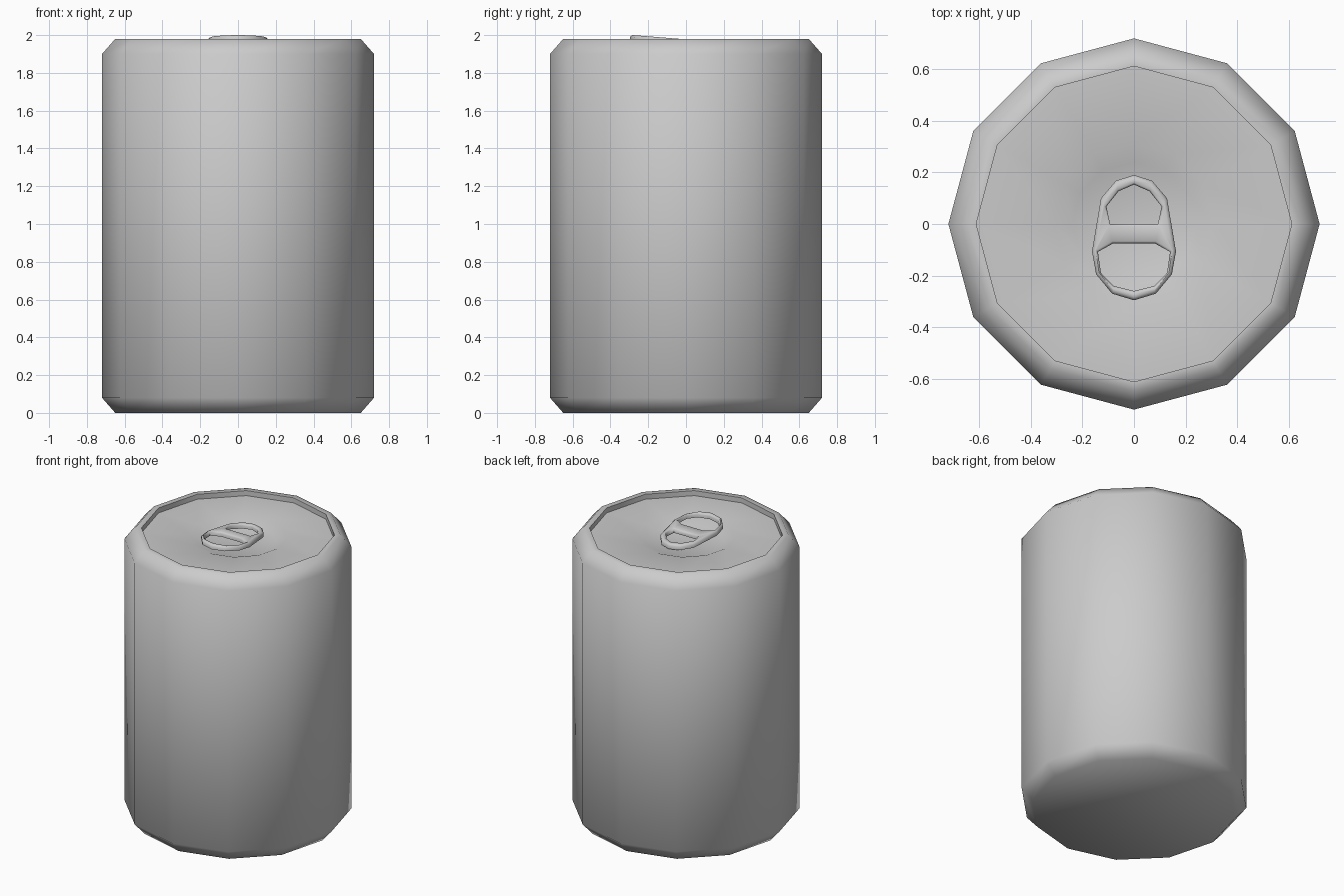
import bpy, bmesh, math

if "Cube" in bpy.data.objects:
    bpy.data.objects.remove(bpy.data.objects["Cube"])

SIDES = 12


def finish(bm, name, angle=60):
    bmesh.ops.recalc_face_normals(bm, faces=bm.faces[:])
    mesh = bpy.data.meshes.new(name)
    bm.to_mesh(mesh)
    bm.free()
    obj = bpy.data.objects.new(name, mesh)
    bpy.context.collection.objects.link(obj)
    bpy.ops.object.select_all(action='DESELECT')
    obj.select_set(True)
    bpy.context.view_layer.objects.active = obj
    bpy.ops.object.shade_smooth_by_angle(angle=math.radians(angle))
    return obj


def bridge(bm, a, b):
    n = len(a)
    for i in range(n):
        j = (i + 1) % n
        bm.faces.new((a[i], a[j], b[j], b[i]))


# Can body: chamfered twelve-sided shell with recessed, dished lid
profile = [(0.65, 0), (0.72, 0.08), (0.72, 1.90), (0.65, 1.98),
           (0.612, 1.98), (0.612, 1.945), (0.31, 1.945), (0.24, 1.915)]
bm = bmesh.new()
rings = []
for r, z in profile:
    rings.append([bm.verts.new((r * math.cos(2 * math.pi * i / SIDES),
                                r * math.sin(2 * math.pi * i / SIDES), z))
                  for i in range(SIDES)])
for a, b in zip(rings, rings[1:]):
    bridge(bm, a, b)
bm.faces.new(rings[0])
bm.faces.new(rings[-1])
finish(bm, "can_body")


# Pull tab: tilted plate with two finger holes and rounded upper edges
def mirrored(half):
    return half + [(-x, y) for x, y in reversed(half) if x > 0]


def scaled(loop, dx, dy):
    xs = [p[0] for p in loop]
    ys = [p[1] for p in loop]
    cy = (max(ys) + min(ys)) / 2
    sx = 1 + dx / max(xs)
    sy = 1 + dy / (max(ys) - cy)
    return [(x * sx, cy + (y - cy) * sy) for x, y in loop]


outer = mirrored([(0, 0.19), (0.07, 0.168), (0.128, 0.10), (0.163, -0.106),
                  (0.147, -0.195), (0.085, -0.27), (0, -0.296)])
upper_hole = mirrored([(0, 0.153), (0.06, 0.127), (0.107, 0.068), (0.093, 0.0)])
lower_hole = mirrored([(0.08, -0.075), (0.14, -0.108), (0.128, -0.19),
                       (0.08, -0.24), (0, -0.26)])

bm = bmesh.new()
bottoms, tops = [], []
for loop, d in ((outer, -0.012), (upper_hole, 0.008), (lower_hole, 0.008)):
    levels = []
    for pts, drop in ((loop, 0.032), (loop, 0.010), (scaled(loop, d, d), 0.0)):
        levels.append([bm.verts.new((x, y, 1.9775 - 0.08 * y - drop)) for x, y in pts])
    bridge(bm, levels[0], levels[1])
    bridge(bm, levels[1], levels[2])
    bottoms.append(levels[0])
    tops.append(levels[2])
for loops in (bottoms, tops):
    edges = [bm.edges.get((l[i], l[(i + 1) % len(l)])) for l in loops for i in range(len(l))]
    bmesh.ops.triangle_fill(bm, edges=edges, use_beauty=True)
finish(bm, "pull_tab")
